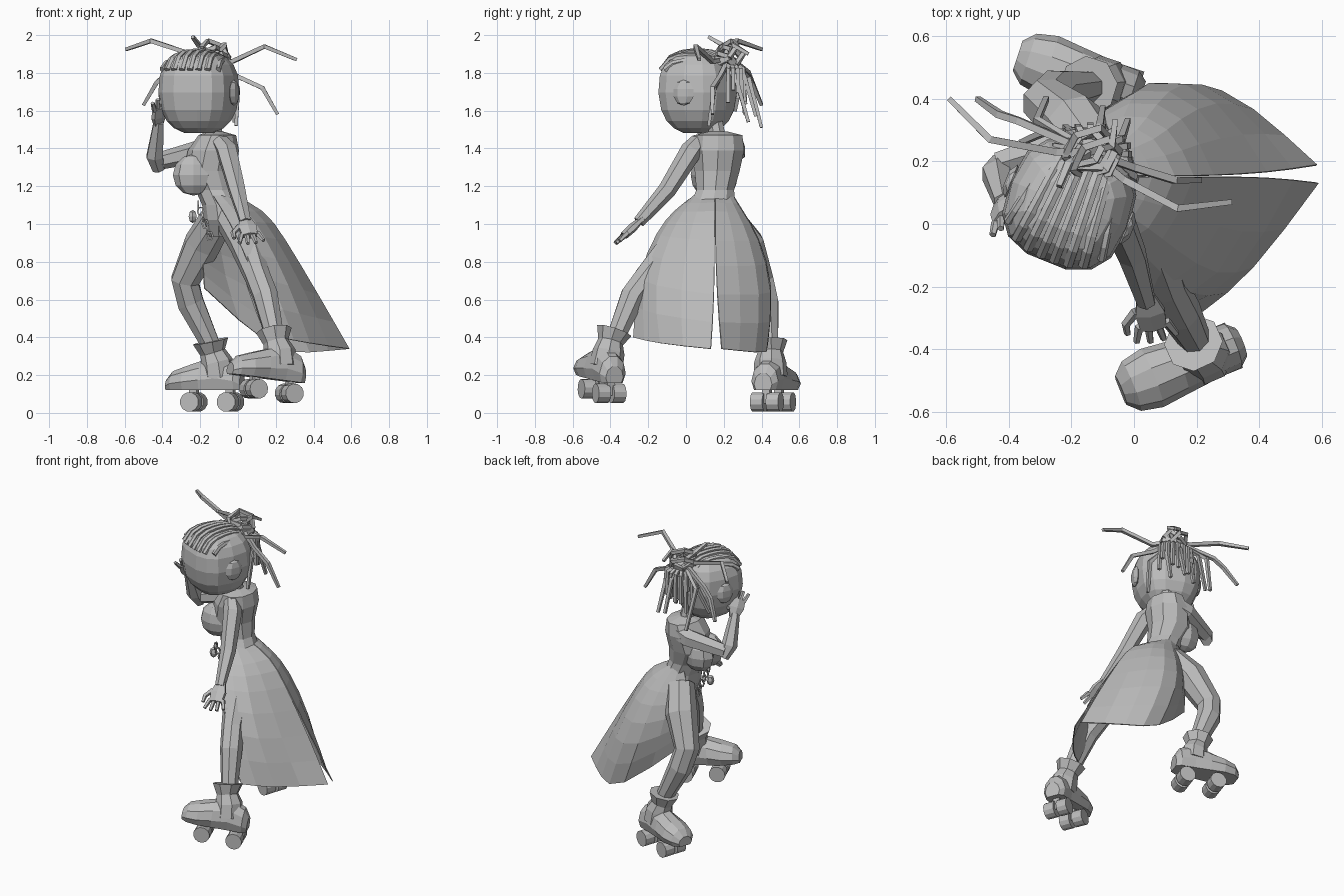
import bpy, bmesh, math, random
from mathutils import Vector, Matrix

if "Cube" in bpy.data.objects:
    bpy.data.objects.remove(bpy.data.objects["Cube"])
random.seed(4)

grey = bpy.data.materials.new("plain grey")
grey.use_nodes = True
COLOUR = (0.5, 0.5, 0.5, 1)
grey.diffuse_color = COLOUR
grey.node_tree.nodes["Principled BSDF"].inputs["Base Color"].default_value = COLOUR


def finish(name, bm, matrix=None):
    bmesh.ops.recalc_face_normals(bm, faces=bm.faces[:])
    mesh = bpy.data.meshes.new(name)
    bm.to_mesh(mesh)
    bm.free()
    mesh.materials.append(grey)
    obj = bpy.data.objects.new(name, mesh)
    bpy.context.collection.objects.link(obj)
    if matrix:
        obj.matrix_world = matrix
    return obj


def loft(name, rings, closed=True, matrix=None):
    """Skin a row of point rings; closed rings are capped."""
    bm = bmesh.new()
    rows = [[bm.verts.new(p) for p in ring] for ring in rings]
    n = len(rows[0])
    for a, b in zip(rows, rows[1:]):
        for i in range(n if closed else n - 1):
            j = (i + 1) % n
            bm.faces.new((a[i], a[j], b[j], b[i]))
    if closed:
        bm.faces.new(rows[0])
        bm.faces.new(rows[-1])
    return finish(name, bm, matrix)


def tube(name, points, radii, sides=6, flat=1.0, side=None, matrix=None):
    """Tapered tube; flat squashes it across the side direction."""
    pts = [Vector(p) for p in points]
    span = pts[-1] - pts[0]
    if side is None:
        side = min((Vector((1, 0, 0)), Vector((0, 1, 0)), Vector((0, 0, 1))),
                   key=lambda v: abs(v.dot(span)))
    rings = []
    for i, p in enumerate(pts):
        t = (pts[min(i + 1, len(pts) - 1)] - pts[max(i - 1, 0)]).normalized()
        u = (side - t * side.dot(t)).normalized()
        v = t.cross(u) * flat
        r = radii[i] if isinstance(radii, (list, tuple)) else radii
        rings.append([p + r * (u * math.cos(a) + v * math.sin(a))
                      for a in (math.tau * (k + 0.5) / sides for k in range(sides))])
    return loft(name, rings, True, matrix)


def blob(name, centre, size, matrix=None, u=8, v=6):
    bm = bmesh.new()
    bmesh.ops.create_uvsphere(bm, u_segments=u, v_segments=v, radius=1)
    bmesh.ops.transform(bm, verts=bm.verts[:],
                        matrix=Matrix.Translation(centre) @ Matrix.Diagonal((*size, 1)))
    return finish(name, bm, matrix)


# Torso, built from stacked ovals: centre x, centre y, z, radius x, radius y
body = [(-.08, .15, .93, .07, .08), (-.07, .14, 1.02, .11, .13), (-.08, .14, 1.1, .11, .125),
        (-.115, .155, 1.18, .11, .105), (-.15, .165, 1.28, .14, .125),
        (-.13, .17, 1.39, .135, .145), (-.11, .17, 1.47, .1, .135), (-.12, .17, 1.49, .04, .05)]
loft("torso", [[(x + rx * math.cos(a), y + ry * math.sin(a), z)
                for a in (math.tau * k / 10 for k in range(10))]
               for x, y, z, rx, ry in body])
for label, y in (("left", .1), ("right", .2)):
    blob(label + "_bust", (-.235, y, 1.26), (.11, .075, .11))
tube("neck", [(-.12, .17, 1.45), (-.14, .14, 1.6)], .045, 8)

# Skirt panels, skinned across guide lines that run from waist to hem
panels = {
    "left_skirt_panel": [
        [(-.13, .04, 1.15), (-.08, -.07, 1.07), (-.02, -.15, .97), (.08, -.26, .74), (.22, -.28, .4)],
        [(-.05, .03, 1.15), (.06, -.04, 1.07), (.14, -.12, .96), (.28, -.24, .68), (.37, -.17, .37)],
        [(-.02, .15, 1.15), (.14, .15, 1.08), (.24, .15, .94), (.43, .15, .62), (.59, .13, .34)]],
    "right_skirt_panel": [
        [(-.02, .155, 1.15), (.14, .155, 1.08), (.24, .155, .94), (.43, .165, .62), (.585, .19, .34)],
        [(-.04, .24, 1.15), (.08, .28, 1.07), (.16, .36, .94), (.28, .43, .62), (.38, .38, .32)],
        [(-.08, .26, 1.15), (-.05, .32, 1.07), (-.02, .42, .94), (.03, .53, .66), (.19, .49, .31)],
        [(-.15, .24, 1.15), (-.18, .25, 1.07), (-.19, .27, .96), (-.19, .27, .8), (-.18, .27, .66)]],
}
for name, guides in panels.items():
    panel = loft(name, guides, closed=False)
    sub = panel.modifiers.new("soften", 'SUBSURF')
    sub.levels = sub.render_levels = 1
    sub.boundary_smooth = 'PRESERVE_CORNERS'
    thick = panel.modifiers.new("cloth", 'SOLIDIFY')
    thick.thickness = .006

# Legs
tube("left_leg", [(-.04, .08, 1.04), (.04, -.05, .9), (.1, -.2, .73),
                  (.145, -.28, .62), (.2, -.38, .38)], [.09, .09, .07, .07, .05], 8)
tube("right_leg", [(-.11, .22, 1.03), (-.19, .32, .89), (-.28, .39, .7),
                   (-.25, .42, .58), (-.13, .44, .33)], [.09, .1, .08, .075, .05], 8)


def skate(label, place, yaw, pitch, lean):
    m = Matrix.Translation(place) @ Matrix.Rotation(yaw, 4, 'Z') @ Matrix.Rotation(pitch, 4, 'Y')
    # Shoe: stations from heel to toe (along, half width, height)
    shape = [(-.15, .05, .09), (-.12, .075, .14), (-.03, .08, .18), (.07, .09, .155),
             (.16, .1, .125), (.23, .085, .1), (.265, .05, .06)]
    loft(label + "_shoe", [[(x, -w * .8, 0), (x, -w, h * .35), (x, -w * .8, h * .75), (x, -w * .3, h),
                            (x, w * .3, h), (x, w * .8, h * .75), (x, w, h * .35), (x, w * .8, 0)]
                           for x, w, h in shape], True, m)
    tube(label + "_boot_shaft", [(-.02, 0, .07), (-.01, lean * .3, .15), (.01, lean * .6, .2),
                                 (.02, lean, .26)], [.09, .085, .068, .095], 8, matrix=m)
    # Trucks and wheel pairs
    for end, x in (("front", .12), ("rear", -.085)):
        tube(f"{label}_{end}_truck", [(x, 0, .01), (x, 0, -.07)], .03, 4, matrix=m)
        for s in (-1, 1):
            tube(f"{label}_{end}_wheel", [(x, s * .01, -.062), (x, s * .078, -.062)],
                 .052, 12, matrix=m)


skate("left", (.2, -.435, .175), math.pi + .38, -.12, -.055)
skate("right", (-.12, .455, .12), math.pi - .32, 0, .02)

# Arms
tube("left_arm", [(-.1, .07, 1.44), (-.06, .03, 1.39), (-.005, -.1, 1.18), (.04, -.25, 1.01)],
     [.045, .058, .048, .032], 6)
tube("right_arm", [(-.12, .25, 1.41), (-.2, .26, 1.385), (-.43, .19, 1.33)], [.06, .06, .045], 6)
tube("right_forearm", [(-.42, .2, 1.29), (-.44, .16, 1.36), (-.42, .07, 1.54)], [.036, .05, .03], 6)


def hand(label, wrist, direction, across, size):
    w, d, c = Vector(wrist), Vector(direction).normalized() * size, Vector(across).normalized() * size
    tube(label + "_palm", [w - d * .01, w + d * .04, w + d * .085], [.032, .055, .048], 6, .45, c)
    for k in range(4):
        s = k - 1.5
        root = w + d * .075 + c * s * .02
        tip = root + d * (.055 - .008 * abs(s)) + c * s * .01
        tube(f"{label}_finger", [root, tip], [.015, .011], 5)
    tube(label + "_thumb", [w + d * .03 - c * .03, w + d * .06 - c * .058, w + d * .09 - c * .06],
         [.017, .015, .011], 5)


hand("left", (.04, -.24, 1.02), (.17, -.65, -.6), (1, .2, .1), 1.45)
hand("right", (-.42, .08, 1.53), (.05, -.55, .9), (-.5, -.5, -.2), 1.25)

# Head: a rounded box turned to the side
turn = Matrix.Translation((-.207, .062, 1.695)) @ Matrix.Rotation(math.radians(-22), 4, 'Z')
HX, HY, HZ, POWER = .203, .2, .22, 2.7


def bulge(v):
    return math.copysign(abs(v) ** (2 / POWER), v)


rings = []
for i in range(1, 10):
    lat = -math.pi / 2 + math.pi * i / 10
    taper = 1 - .12 * max(0, -math.sin(lat))
    rings.append([(HX * taper * bulge(math.cos(lat)) * bulge(math.cos(a)),
                   HY * taper * bulge(math.cos(lat)) * bulge(math.sin(a)),
                   HZ * bulge(math.sin(lat)))
                  for a in (math.tau * k / 14 for k in range(14))])
loft("head", rings, True, turn)
for s in (-1, 1):
    blob("ear", (s * .2, .0, .0), (.022, .06, .068), turn, 6, 5)

# Braided rows lying along the scalp, starting at the hairline
for k in range(8):
    x = (k - 3.5) * .046
    across = abs(x / HX) ** POWER
    start = -HY * (.8 - across) ** (1 / POWER)
    path = []
    for j in range(7):
        y = start + (.13 - start) * j / 6
        left = 1 - across - abs(y / HY) ** POWER
        path.append((x * (1 - .05 * j), y, HZ * max(left, .05) ** (1 / POWER)))
    tube("scalp_braid", path, .018, 6, .8, matrix=turn)

# Knotted bun of looped braids
knot = Vector((-.14, .23, 1.88))
for k in range(6):
    tilt = Matrix.Rotation(random.uniform(-.9, .9), 3, 'X') @ Matrix.Rotation(random.uniform(-.7, .7), 3, 'Y')
    r = random.uniform(.055, .09)
    tube("bun_loop", [knot + tilt @ Vector((r * math.cos(a), r * math.sin(a), .02 * (k - 3)))
                      for a in (math.tau * j / 6 for j in range(7))], .016, 4, side=Vector((.1, .2, 1)))

# Loose braids springing from the bun
locks = [
    [(-.25, .23, 1.9), (-.46, .27, 1.97), (-.59, .4, 1.925)],
    [(-.03, .14, 1.86), (.14, .05, 1.94), (.31, .07, 1.87)],
    [(.0, .18, 1.78), (.13, .14, 1.72), (.21, .14, 1.58)],
    [(-.37, .33, 1.8), (-.43, .35, 1.75), (-.5, .4, 1.63)],
    [(-.31, .33, 1.78), (-.28, .4, 1.51)],
    [(-.21, .19, 1.95), (-.24, .12, 1.99)],
    [(-.11, .31, 1.78), (-.1, .37, 1.57)],
    [(-.04, .27, 1.75), (-.02, .33, 1.54)],
    [(-.2, .29, 1.78), (-.22, .31, 1.58)],
    [(.0, .15, 1.72), (-.01, .12, 1.52)],
    [(-.27, .3, 1.8), (-.36, .26, 1.6)],
    [(-.07, .25, 1.95), (-.06, .33, 1.9)],
]
for path in locks:
    tube("loose_braid", [knot] + path, [.016] * len(path) + [.012], 4)
for k in range(10):
    a = math.radians(-5 + 19 * k)
    out = Vector((.19 * math.cos(a), .13 * math.sin(a), 0))
    tube("back_braid", [knot, knot + out * .6 - Vector((0, 0, .06)),
                        knot + out * .65 - Vector((0, 0, random.uniform(.15, .26)))], .014, 4)

# Chain of links hanging at the front of the waist
for k in range(6):
    c = Vector((-.21 + .012 * k, .06 + .006 * k, 1.1 - .033 * k))
    axis = Vector((1, 0, 0)) if k % 2 else Vector((0, 1, 0))
    tube("waist_chain_link", [c + axis * .016 * math.cos(a) + Vector((0, 0, .024 * math.sin(a)))
                              for a in (math.tau * j / 6 for j in range(7))], .006, 4,
         side=axis.cross(Vector((0, 0, 1))))
blob("waist_charm", (-.24, .08, 1.04), (.025, .025, .035), None, 6, 4)
